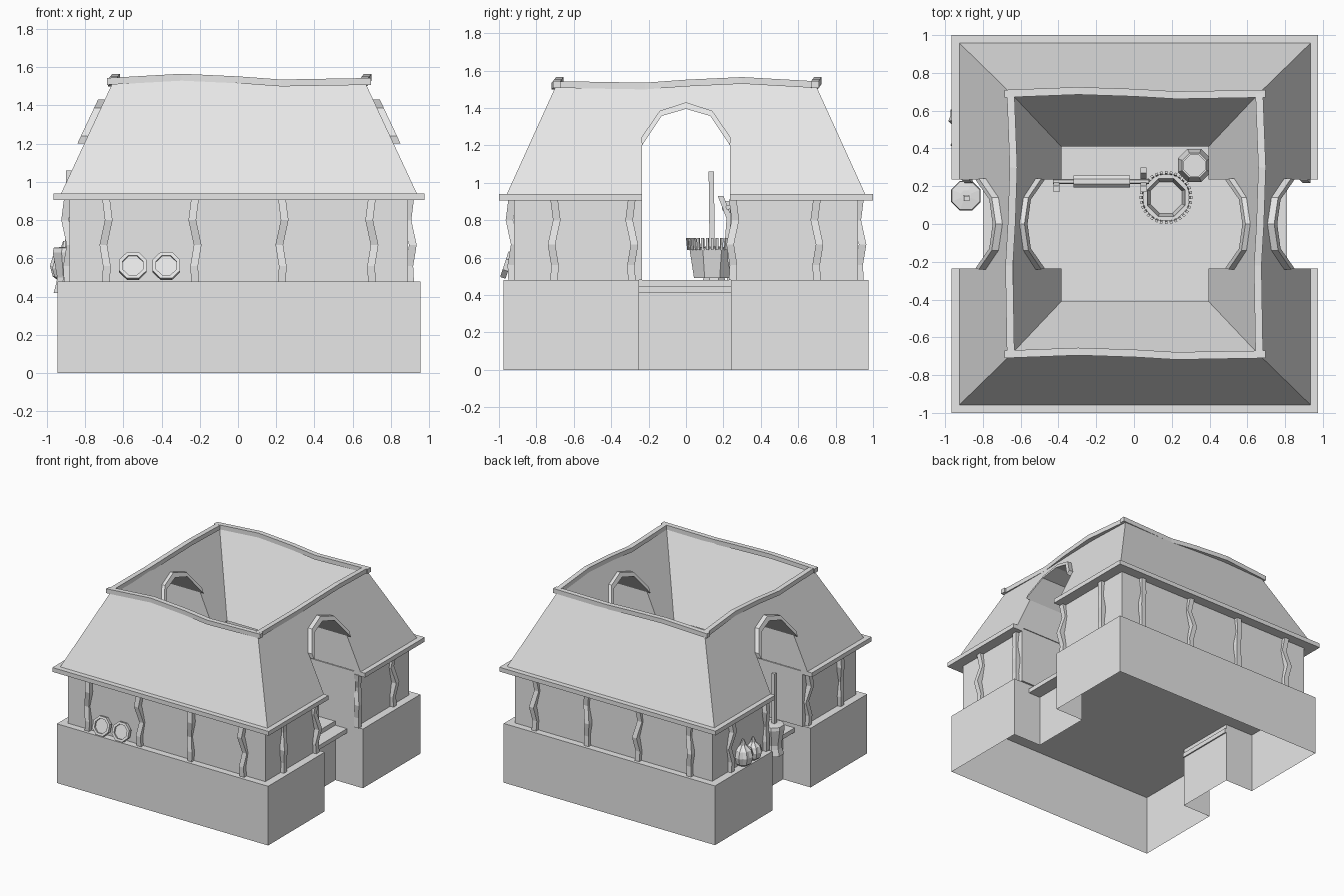
import bpy, bmesh, math
from mathutils import Vector, Matrix

if "Cube" in bpy.data.objects:
    bpy.data.objects.remove(bpy.data.objects["Cube"])

grey = bpy.data.materials.new("light_grey")
grey.use_nodes = True
COLOUR = (0.8, 0.8, 0.8, 1)
grey.diffuse_color = COLOUR
grey.node_tree.nodes["Principled BSDF"].inputs["Base Color"].default_value = COLOUR

CX = 0.005        # building centre in x
FLOOR = 0.48      # top of the plinth
EAVE = 0.94       # foot of the roof
RIDGE = 1.53
GATE = 0.235      # half width of the passage


def finish(name, bm, loc=(0, 0, 0), rot=(0, 0, 0)):
    bmesh.ops.recalc_face_normals(bm, faces=bm.faces)
    mesh = bpy.data.meshes.new(name)
    bm.to_mesh(mesh)
    bm.free()
    mesh.materials.append(grey)
    ob = bpy.data.objects.new(name, mesh)
    ob.location, ob.rotation_euler = loc, rot
    bpy.context.collection.objects.link(ob)
    return ob


def loft(name, loops, closed=False, caps=True, **place):
    """Skin a list of equal vertex loops, capped or joined end to start."""
    bm = bmesh.new()
    rows = [[bm.verts.new(p) for p in loop] for loop in loops]
    pairs = list(zip(rows, rows[1:])) + ([(rows[-1], rows[0])] if closed else [])
    n = len(rows[0])
    for a, b in pairs:
        for i in range(n):
            j = (i + 1) % n
            bm.faces.new((a[i], a[j], b[j], b[i]))
    if caps and not closed:
        bm.faces.new(rows[0])
        bm.faces.new(rows[-1])
    return finish(name, bm, **place)


def rect(hx, hy, z):
    return [(CX + sx * hx, sy * hy, z) for sx, sy in ((-1, -1), (1, -1), (1, 1), (-1, 1))]


def ring(name, section):
    return loft(name, [rect(*s) for s in section], closed=True)


def sweep(name, path, a, b):
    """Rectangular beam along a path; a and b are the section half axes."""
    a, b = Vector(a), Vector(b)
    return loft(name, [[Vector(p) + s * a + t * b for s, t in ((-1, -1), (1, -1), (1, 1), (-1, 1))]
                       for p in path])


def lathe(name, profile, sides=8, rib=1.0, **place):
    """Turned shape from (radius, height) pairs; rib shrinks every second corner."""
    loops = []
    for r, z in profile:
        loop = []
        for i in range(sides):
            t = 2 * math.pi * (i + 0.5) / sides
            k = r * (rib if i % 2 else 1)
            loop.append((k * math.cos(t), k * math.sin(t), z))
        loops.append(loop)
    return loft(name, loops, **place)


def box(name, lo, hi):
    mid = [(p + q) / 2 for p, q in zip(lo, hi)]
    half = [(q - p) / 2 for p, q in zip(lo, hi)]
    path = [(mid[0], mid[1], lo[2]), (mid[0], mid[1], hi[2])]
    return sweep(name, path, (half[0], 0, 0), (0, half[1], 0))


# Plinth: hollow underneath, with a notch at each gate
X, Y, N = 0.948, 0.975, 0.70
half = [(X, -Y), (X, -0.25), (N, -0.25), (N, 0.24), (X, 0.24), (X, Y)]
outline = half + [(-x, y) for x, y in reversed(half)]
bm = bmesh.new()
low = [bm.verts.new((CX + x, y, 0)) for x, y in outline]
top = [bm.verts.new((CX + x, y, FLOOR)) for x, y in outline]
for i in range(len(low)):
    j = (i + 1) % len(low)
    bm.faces.new((low[i], low[j], top[j], top[i]))
bm.faces.new(top)
finish("plinth", bm)

# Walls, eave boards and roof as rings around the courtyard
walls = ring("walls", [(0.885, 0.92, FLOOR), (0.885, 0.92, 0.93), (0.40, 0.42, 0.93), (0.40, 0.42, FLOOR)])
eaves = ring("eave_boards", [(0.97, 1, 0.905), (0.97, 1, EAVE), (0.87, 0.9, EAVE), (0.87, 0.9, 0.905)])
roof = ring("roof", [(0.932, 0.96, EAVE - 0.005), (0.655, 0.69, RIDGE), (0.39, 0.41, EAVE - 0.005)])

# Cut the arched passage through both sides
arch = [(-GATE, 1.2), (-0.13, 1.357), (0, 1.395), (0.13, 1.357), (GATE, 1.2)]
tunnel = [(-GATE, 0.3)] + arch + [(GATE, 0.3)]
cutter = loft("passage_cutter", [[(x, y, z) for y, z in tunnel] for x in (-2, 2)])
cutter.hide_render = True
for ob in (walls, eaves, roof):
    mod = ob.modifiers.new("passage", "BOOLEAN")
    mod.operation, mod.solver, mod.object = "DIFFERENCE", "EXACT", cutter
    bpy.context.view_layer.objects.active = ob
    bpy.ops.object.modifier_apply(modifier=mod.name)
bpy.data.objects.remove(cutter)

# Arch trims following the roof slopes, and gate steps
outer_arch = [(-0.24, 1.24), (-0.14, 1.385), (0, 1.43), (0.14, 1.385), (0.24, 1.24)]
slope = (0.932 - 0.655) / (RIDGE - EAVE)


def trim_x(z, inside):
    return 0.39 + slope * (z - EAVE) if inside else 0.932 - slope * (z - EAVE)


for side, label in ((-1, "left"), (1, "right")):
    for inside in (True, False):
        out = -0.035 if inside else 0.035
        loops = []
        for (y, z), (oy, oz) in zip(arch, outer_arch):
            xi, xo = trim_x(z, inside), trim_x(oz, inside)
            loops.append([(CX + side * x, v, w) for x, v, w in (
                (xi - out / 2, y, z), (xi + out, y, z), (xo + out, oy, oz), (xo - out / 2, oy, oz))])
        loft(f"{label}_{'inner' if inside else 'outer'}_arch_trim", loops)
    xs = sorted((CX + side * 0.69, CX + side * 0.805))
    box(f"{label}_step", (xs[0], -0.25, 0.41), (xs[1], 0.24, 0.445))

# Crooked ridge beams
wave = [(-0.69, 0.0, 0.0), (-0.3, 0.022, 0.015), (0.0, 0.008, 0.005), (0.22, -0.008, -0.008), (0.69, 0.0, 0.0)]
for s, label in ((-1, "front"), (1, "back")):
    sweep(f"{label}_ridge_beam", [(CX + t, s * 0.69 + b, 1.525 + a) for t, a, b in wave],
          (0, 0.02, 0), (0, 0, 0.018))
for s, label in ((-1, "left"), (1, "right")):
    sweep(f"{label}_ridge_beam", [(CX + s * 0.658 + b, -t, 1.525 + a) for t, a, b in wave],
          (0.02, 0, 0), (0, 0, 0.018))

# Crooked wall posts, four to each side
bend = [(FLOOR, 0), (0.56, -0.004), (0.67, 0.014), (0.80, -0.014), (0.91, 0)]
for s in (-1, 1):
    for k, t in enumerate((-0.69, -0.225, 0.23, 0.70)):
        w = 1 if k % 2 else -1
        sweep("front_post" if s < 0 else "back_post",
              [(t + w * d, s * 0.93 + d, z) for z, d in bend], (0.02, 0, 0), (0, 0.02, 0))
    for k, t in enumerate((-0.705, -0.29, 0.25, 0.70)):
        w = 1 if k % 2 else -1
        sweep("left_post" if s < 0 else "right_post",
              [(CX + s * 0.895 + d, t + w * d, z) for z, d in bend], (0.02, 0, 0), (0, 0.02, 0))

# Round lids leaning on the front wall
for x in (-0.55, -0.375):
    lathe("leaning_lid", [(0.055, -0.015), (0.078, -0.015), (0.078, 0.015), (0.058, 0.015), (0.058, 0)],
          loc=(x, -0.957, 0.56), rot=(math.radians(72), 0, 0))

# Ribbed gourds by the left wall
for y, k in ((0.56, 1.0), (0.43, 0.85)):
    lathe("gourd", [(0.03, 0), (0.065, 0.025), (0.08, 0.08), (0.065, 0.13), (0.025, 0.165), (0.01, 0.21)],
          sides=16, rib=0.85, loc=(-0.905, y, FLOOR)).scale = (k, k, k)

# Churn with its plunger
lathe("churn", [(0.08, 0.42), (0.065, 0.47), (0.06, 0.50), (0.085, 0.63), (0.08, 0.655), (0.03, 0.66)],
      loc=(-0.89, 0.15, 0))
sweep("plunger", [(-0.89, 0.14, 0.64), (-0.885, 0.135, 1.06)], (0.014, 0, 0), (0, 0.014, 0))

# Slatted tub in the courtyard
lathe("tub", [(0.105, 0.49), (0.132, 0.65), (0.108, 0.65), (0.09, 0.52)], loc=(0.17, 0.14, 0))
COUNT = 32
for i in range(COUNT):
    t = 2 * math.pi * i / COUNT
    r = Vector((math.cos(t), math.sin(t), 0))
    side = Vector((-r.y, r.x, 0))
    foot = Vector((0.17, 0.14, 0.64)) + r * 0.128
    sweep("tub_slat", [foot, foot + r * 0.006 + Vector((0, 0, 0.065))], r * 0.006, side * 0.007)

# Barrel in the courtyard
lathe("barrel", [(0.07, FLOOR), (0.095, 0.58), (0.095, 0.64), (0.07, 0.74), (0.06, 0.74), (0.06, 0.73)],
      loc=(0.32, 0.31, 0))

# Roasting spit on forked stakes
for x in (-0.41, 0.05):
    sweep("spit_stake", [(x, 0.235, FLOOR), (x, 0.225, 0.7), (x, 0.235, 0.84)], (0.016, 0, 0), (0, 0.016, 0))
    for s in (-1, 1):
        sweep("spit_fork", [(x, 0.235, 0.80), (x, 0.235 + s * 0.05, 0.93)], (0.015, 0, 0), (0, 0.015, 0))
turn = (0, math.pi / 2, 0)
lathe("spit_rod", [(0.014, -0.43), (0.014, 0.08)], sides=6, loc=(0, 0.225, 0.87), rot=turn)
lathe("spit_roast", [(0.035, -0.32), (0.035, -0.02)], loc=(0, 0.225, 0.87), rot=turn)
